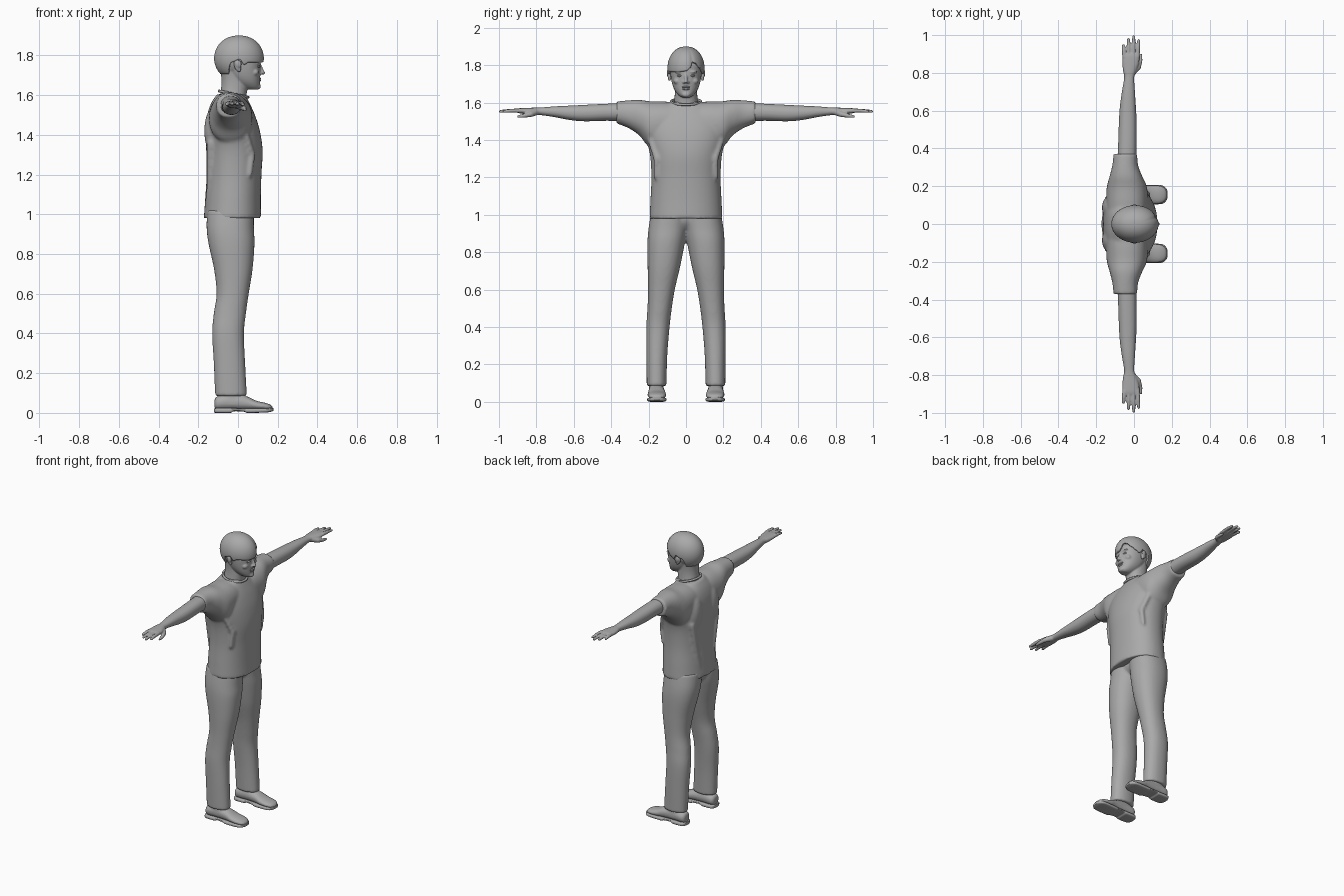
import bpy, bmesh, math
from mathutils import Vector, Matrix

grey = bpy.data.materials.new("plain grey")
grey.diffuse_color = (0.4, 0.4, 0.4, 1)


def spline(rows, t):
    """Catmull-Rom sample of station rows, t in 0..len-1."""
    i = min(int(t), len(rows) - 2)
    f = t - i
    p = [rows[max(0, min(len(rows) - 1, i + k))] for k in (-1, 0, 1, 2)]
    return [0.5 * (2 * b + (c - a) * f + (2 * a - 5 * b + 4 * c - d) * f * f
                   + (3 * b - a - 3 * c + d) * f ** 3) for a, b, c, d in zip(*p)]


def loft(bm, axis, rows, n=36, sub=5, power=2.2):
    """Closed loft; each row is (position, a0, a1, b0, b1) along the axis."""
    rings = []
    steps = (len(rows) - 1) * sub
    for s in range(steps + 1):
        t, a0, a1, b0, b1 = spline(rows, s / sub)
        ring = []
        for k in range(n):
            g = 2 * math.pi * k / n
            c, d = math.cos(g), math.sin(g)
            a = (a0 + a1) / 2 + (a1 - a0) / 2 * math.copysign(abs(c) ** (2 / power), c)
            b = (b0 + b1) / 2 + (b1 - b0) / 2 * math.copysign(abs(d) ** (2 / power), d)
            ring.append(bm.verts.new({"x": (t, a, b), "y": (a, t, b), "z": (a, b, t)}[axis]))
        rings.append(ring)
    for r, q in zip(rings, rings[1:]):
        for k in range(n):
            bm.faces.new((r[k], r[(k + 1) % n], q[(k + 1) % n], q[k]))
    bm.faces.new(rings[0])
    bm.faces.new(rings[-1])


def ball(bm, centre, radii, tilt=0, axis="Y"):
    m = Matrix.Translation(centre) @ Matrix.Rotation(tilt, 4, axis) @ Matrix.Diagonal((*radii, 1))
    bmesh.ops.create_uvsphere(bm, u_segments=24, v_segments=16, radius=1, matrix=m)


def tube(bm, points, radii):
    """Round-ended limb: overlapping balls joined by cones."""
    for p, r in zip(points, radii):
        ball(bm, p, (r, r, r))
    for p, q, r, s in zip(points, points[1:], radii, radii[1:]):
        p, q = Vector(p), Vector(q)
        m = Matrix.Translation((p + q) / 2) @ (q - p).to_track_quat("Z", "Y").to_matrix().to_4x4()
        bmesh.ops.create_cone(bm, cap_ends=True, segments=16, radius1=r, radius2=s,
                              depth=(q - p).length, matrix=m)


def finish(bm, name, mirror=False, voxel=0, smooth=0):
    bmesh.ops.recalc_face_normals(bm, faces=bm.faces)
    mesh = bpy.data.meshes.new(name)
    bm.to_mesh(mesh)
    bm.free()
    ob = bpy.data.objects.new(name, mesh)
    bpy.context.collection.objects.link(ob)
    mesh.materials.append(grey)
    bpy.context.view_layer.objects.active = ob
    ob.select_set(True)
    bpy.ops.object.shade_smooth_by_angle(angle=math.radians(45))
    ob.select_set(False)
    if mirror:
        mod = ob.modifiers.new("mirror", "MIRROR")
        mod.use_axis = (False, True, False)
        mod.use_mirror_merge = False
    if voxel:
        mod = ob.modifiers.new("blend", "REMESH")
        mod.mode, mod.voxel_size, mod.use_smooth_shade = "VOXEL", voxel, True
    if smooth:
        mod = ob.modifiers.new("soften", "SMOOTH")
        mod.factor, mod.iterations = 0.5, smooth
    return ob


# T-shirt: torso, shoulders and sleeves blended together
bm = bmesh.new()
loft(bm, "z", [(0.98, -.172, .116, -.195, .195), (1.08, -.165, .115, -.19, .19),
               (1.2, -.158, .118, -.185, .185), (1.32, -.16, .124, -.192, .192),
               (1.42, -.163, .11, -.215, .215), (1.5, -.155, .085, -.22, .22),
               (1.56, -.135, .058, -.17, .17), (1.605, -.105, .035, -.09, .09)], n=64)
for s in (-1, 1):
    loft(bm, "y", [(0, -.14, .06, 1.42, 1.59), (s * .1, -.145, .07, 1.38, 1.605),
                   (s * .19, -.145, .07, 1.36, 1.607), (s * .25, -.13, .045, 1.425, 1.615),
                   (s * .31, -.115, .022, 1.465, 1.612), (s * .372, -.108, .017, 1.488, 1.606)])
    # shoulder blade and soft side folds
    ball(bm, (-.12, s * .085, 1.42), (.05, .07, .12))
    tube(bm, [(-.135, s * .13, 1.36), (-.14, s * .1, 1.2), (-.15, s * .07, 1.05)], [.022, .018, .012])
    tube(bm, [(.04, s * .19, 1.4), (.07, s * .155, 1.3), (.06, s * .16, 1.2)], [.015, .018, .012])
finish(bm, "t_shirt", voxel=.009, smooth=5)

# Collar band
bm = bmesh.new()
bmesh.ops.create_circle(bm, segments=48, radius=1)
bm.faces.ensure_lookup_table()
ring = [(-.022 + .073 * math.cos(g), .079 * math.sin(g), 1.605 - .016 * math.cos(g))
        for g in [2 * math.pi * k / 48 for k in range(48)]]
bm.clear()
tube(bm, ring + ring[:1], [.008] * 49)
finish(bm, "collar", voxel=.005, smooth=3)

# Trousers: two legs and the seat
bm = bmesh.new()
loft(bm, "z", [(.085, -.115, .045, .105, .21), (.25, -.122, .036, .1, .212),
               (.4, -.13, .03, .088, .212), (.5, -.122, .04, .076, .206),
               (.6, -.108, .054, .06, .203), (.72, -.12, .073, .032, .205),
               (.85, -.148, .083, .006, .206), (.93, -.158, .08, -.01, .2),
               (1.02, -.155, .08, -.02, .185)], n=48)
ball(bm, (-.04, 0, .985), (.105, .12, .08))
finish(bm, "trousers", mirror=True, voxel=.009, smooth=4)

# Shoes
bm = bmesh.new()
loft(bm, "x", [(-.118, .135, .18, .02, .07), (-.1, .117, .198, .015, .085),
               (-.03, .115, .2, .015, .095), (.04, .112, .202, .015, .085),
               (.09, .106, .206, .015, .062), (.14, .108, .203, .015, .05),
               (.165, .122, .19, .015, .04), (.174, .14, .172, .016, .03)])
loft(bm, "z", [(.04, -.1, .045, .117, .2), (.09, -.095, .035, .122, .196), (.13, -.09, .025, .125, .192)])
finish(bm, "shoe", mirror=True, voxel=.006, smooth=5)

# Soles with a raised arch
bm = bmesh.new()
loft(bm, "x", [(-.122, .135, .18, .002, .022), (-.105, .114, .201, 0, .024),
               (-.04, .112, .203, 0, .024), (-.02, .114, .201, .008, .024),
               (.03, .11, .204, .006, .023), (.05, .107, .207, 0, .023),
               (.14, .105, .206, .002, .024), (.168, .12, .192, .006, .025),
               (.178, .14, .172, .01, .024)], power=4)
finish(bm, "shoe_sole", mirror=True)

# Arms and hands
bm = bmesh.new()
loft(bm, "y", [(.3, -.09, .012, 1.5, 1.598), (.42, -.084, .014, 1.503, 1.594),
               (.54, -.08, .014, 1.5, 1.588), (.62, -.075, .01, 1.507, 1.584),
               (.7, -.064, .005, 1.522, 1.58), (.775, -.052, .001, 1.533, 1.574),
               (.81, -.058, .012, 1.535, 1.573), (.85, -.062, .026, 1.537, 1.572),
               (.89, -.062, .03, 1.543, 1.57), (.905, -.055, .025, 1.548, 1.566)])
for x0, x1, tip in ((-.051, -.056, .945), (-.028, -.029, .978), (-.004, -.001, .992), (.019, .025, .972)):
    mid = (.89 + tip) / 2
    tube(bm, [(x0, .885, 1.557), ((x0 + x1) / 2, mid, 1.557), (x1, tip, 1.553)], [.0115, .0105, .008])
tube(bm, [(-.01, .8, 1.55), (.022, .83, 1.538), (.034, .865, 1.53), (.036, .895, 1.526)],
     [.018, .015, .011, .008])
finish(bm, "arm", mirror=True, voxel=.0045, smooth=3)

# Head, face and neck
bm = bmesh.new()
ball(bm, (0, 0, 1.785), (.113, .09, .103))
loft(bm, "z", [(1.628, .045, .1, -.022, .022), (1.64, .015, .108, -.04, .04),
               (1.665, -.02, .11, -.06, .06), (1.7, -.05, .112, -.074, .074),
               (1.75, -.075, .114, -.083, .083), (1.8, -.08, .114, -.085, .085)])
loft(bm, "z", [(1.56, -.1, .04, -.075, .075), (1.6, -.09, .043, -.064, .064),
               (1.65, -.084, .048, -.06, .06), (1.7, -.085, .04, -.062, .062), (1.76, -.095, .03, -.07, .07)])
tube(bm, [(.111, 0, 1.75), (.12, 0, 1.728), (.127, 0, 1.712)], [.007, .008, .0095])
ball(bm, (.104, 0, 1.643), (.011, .022, .014))
for s in (-1, 1):
    ball(bm, (.115, s * .011, 1.709), (.01, .008, .007))
    ball(bm, (.102, s * .034, 1.764), (.013, .026, .007))
    ball(bm, (.085, s * .045, 1.715), (.02, .022, .018))
finish(bm, "head", voxel=.0045, smooth=4)

# Eyes and ears
bm = bmesh.new()
ball(bm, (.099, .033, 1.744), (.014, .015, .0075))
finish(bm, "eye", mirror=True)
bm = bmesh.new()
ball(bm, (-.002, .088, 1.75), (.018, .011, .031), -.2)
ball(bm, (.002, .097, 1.757), (.016, .006, .019), -.2)
ball(bm, (.005, .088, 1.728), (.01, .008, .012))
finish(bm, "ear", mirror=True, voxel=.003, smooth=3)

# Lips
bm = bmesh.new()
ball(bm, (.109, 0, 1.683), (.008, .023, .0055))
ball(bm, (.107, 0, 1.673), (.008, .02, .006))
finish(bm, "lips")

# Hair cap with a swept fringe, a parting and a lower nape
hairline = [(-180, 1.705), (-125, 1.705), (-108, 1.765), (-88, 1.78), (-78, 1.752),
            (-66, 1.765), (-30, 1.763), (0, 1.768), (14, 1.785), (22, 1.818),
            (34, 1.812), (52, 1.785), (66, 1.765), (78, 1.752), (88, 1.78),
            (108, 1.765), (125, 1.705), (180, 1.705)]
bm = bmesh.new()
cols, rows = 120, 24
crown = bm.verts.new((.005, 0, 1.9))
grid = []
for k in range(cols):
    deg = -180 + 360 * k / cols
    (d0, z0), (d1, z1) = next(p for p in zip(hairline, hairline[1:]) if p[0][0] <= deg <= p[1][0])
    f = (deg - d0) / (d1 - d0)
    end = math.acos((z0 + (z1 - z0) * f * f * (3 - 2 * f) - 1.785) / .115)
    g = math.radians(deg)
    col = []
    for r in range(1, rows + 1):
        th = end * r / rows
        # shallow groove along the parting
        dip = 1 - .035 * math.exp(-((deg - 20) / 7) ** 2) * (r / rows)
        w = math.sin(th) ** .92 * dip
        col.append(bm.verts.new((.005 + .125 * w * math.cos(g), .099 * w * math.sin(g),
                                 1.785 + .115 * math.cos(th))))
    grid.append(col)
for k in range(cols):
    a, b = grid[k], grid[(k + 1) % cols]
    bm.faces.new((crown, a[0], b[0]))
    for r in range(rows - 1):
        bm.faces.new((a[r], a[r + 1], b[r + 1], b[r]))
hair = finish(bm, "hair")
mod = hair.modifiers.new("thickness", "SOLIDIFY")
mod.thickness, mod.offset = .014, -1
